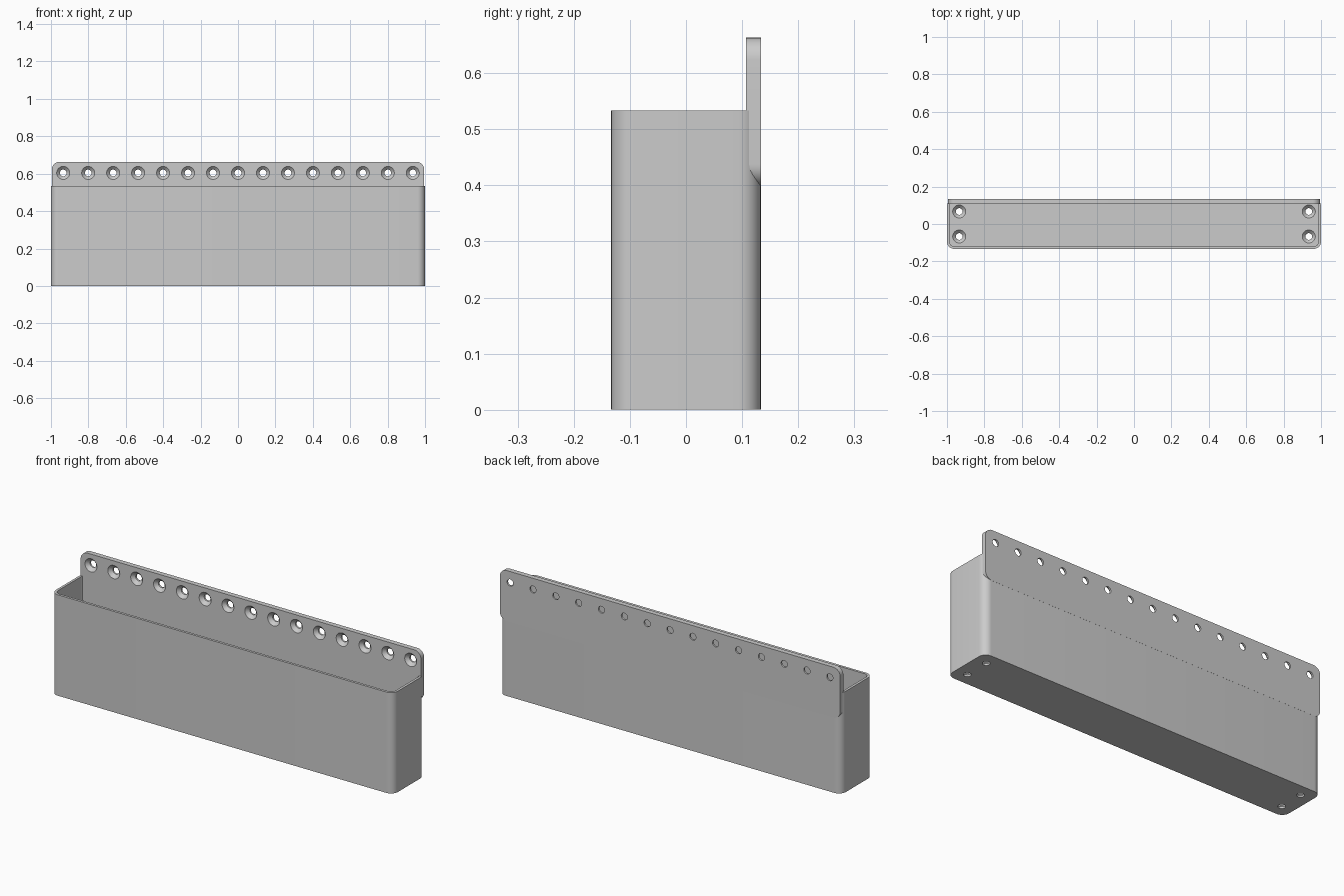
import bpy, bmesh, math
from mathutils import Matrix, Vector

cube = bpy.data.objects.get("Cube")
if cube:
    bpy.data.objects.remove(cube, do_unlink=True)

WIDTH, DEPTH, HEIGHT = 2.0, 0.2667, 0.533
WALL, FLOOR, RADIUS = 0.0133, 0.0267, 0.04
PLATE_W, PLATE_T, PLATE_LOW, PLATE_TOP = 1.99, 0.0267, 0.397, 0.663
PITCH, HOLE_R, SINK_R, SINK_DEPTH = 0.1335, 0.018, 0.035, 0.0175

grey = bpy.data.materials.new("grey plastic")
grey.use_nodes = True
colour = (0.6, 0.6, 0.6, 1)
grey.diffuse_color = colour
grey.node_tree.nodes["Principled BSDF"].inputs["Base Color"].default_value = colour


def make_object(name, bm):
    bmesh.ops.recalc_face_normals(bm, faces=bm.faces)
    mesh = bpy.data.meshes.new(name)
    bm.to_mesh(mesh)
    bm.free()
    mesh.materials.append(grey)
    obj = bpy.data.objects.new(name, mesh)
    bpy.context.collection.objects.link(obj)
    return obj


def rounded_prism(name, w, h, r, thickness, matrix, steps=10):
    """Rounded rectangle in local xy, extruded along local z."""
    bm = bmesh.new()
    ring = []
    for corner, (sx, sy) in enumerate([(1, 1), (-1, 1), (-1, -1), (1, -1)]):
        for i in range(steps + 1):
            a = math.pi / 2 * (corner + i / steps)
            ring.append(bm.verts.new((sx * (w / 2 - r) + r * math.cos(a),
                                      sy * (h / 2 - r) + r * math.sin(a), 0)))
    base = bm.faces.new(ring)
    top = bmesh.ops.extrude_face_region(bm, geom=[base])["geom"]
    bmesh.ops.translate(bm, vec=(0, 0, thickness),
                        verts=[v for v in top if isinstance(v, bmesh.types.BMVert)])
    bm.transform(matrix)
    return make_object(name, bm)


def screw_cutter(name, centres, direction, thickness, sides=32):
    """Countersunk screw shapes, each starting at its centre and going along direction."""
    eps = 0.004
    slope = (SINK_R - HOLE_R) / SINK_DEPTH
    profile = [(SINK_R + slope * eps, -eps), (HOLE_R, SINK_DEPTH), (HOLE_R, thickness + eps)]
    turn = Vector((0, 0, 1)).rotation_difference(Vector(direction)).to_matrix().to_4x4()
    bm = bmesh.new()
    for centre in centres:
        place = Matrix.Translation(centre) @ turn
        rings = []
        for r, z in profile:
            angles = [2 * math.pi * i / sides for i in range(sides)]
            rings.append([bm.verts.new(place @ Vector((r * math.cos(a), r * math.sin(a), z)))
                          for a in angles])
        for low, high in zip(rings, rings[1:]):
            for i in range(sides):
                j = (i + 1) % sides
                bm.faces.new((low[i], low[j], high[j], high[i]))
        bm.faces.new(rings[0][::-1])
        bm.faces.new(rings[-1])
    return make_object(name, bm)


def cut(obj, *cutters):
    for cutter in cutters:
        cutter.hide_render = True
        mod = obj.modifiers.new("cut", 'BOOLEAN')
        mod.operation = 'DIFFERENCE'
        mod.solver = 'EXACT'
        mod.object = cutter
    bpy.ops.object.select_all(action='DESELECT')
    obj.select_set(True)
    bpy.context.view_layer.objects.active = obj
    for mod in list(obj.modifiers):
        bpy.ops.object.modifier_apply(modifier=mod.name)
    bpy.ops.object.shade_smooth_by_angle(angle=math.radians(30))
    for cutter in cutters:
        bpy.data.objects.remove(cutter, do_unlink=True)


# Open-topped bin with four countersunk holes in the floor
bin_body = rounded_prism("bin_body", WIDTH, DEPTH, RADIUS, HEIGHT, Matrix.Identity(4))
cavity = rounded_prism("cavity_cutter", WIDTH - 2 * WALL, DEPTH - 2 * WALL, RADIUS - WALL,
                       HEIGHT, Matrix.Translation((0, 0, FLOOR)))
floor_holes = screw_cutter("floor_hole_cutter",
                           [(sx * 7 * PITCH, sy * PITCH / 2, FLOOR)
                            for sx in (-1, 1) for sy in (-1, 1)], (0, 0, -1), FLOOR)
cut(bin_body, cavity, floor_holes)

# Rounded mounting plate with a row of countersunk holes
back = DEPTH / 2 + 0.0004
upright = (Matrix.Translation((0, back, (PLATE_LOW + PLATE_TOP) / 2))
           @ Matrix.Rotation(math.pi / 2, 4, 'X'))
plate = rounded_prism("mounting_plate", PLATE_W, PLATE_TOP - PLATE_LOW, RADIUS, PLATE_T, upright)
plate_holes = screw_cutter("plate_hole_cutter",
                           [(i * PITCH, back - PLATE_T, 0.604) for i in range(-7, 8)],
                           (0, 1, 0), PLATE_T)
cut(plate, plate_holes)
